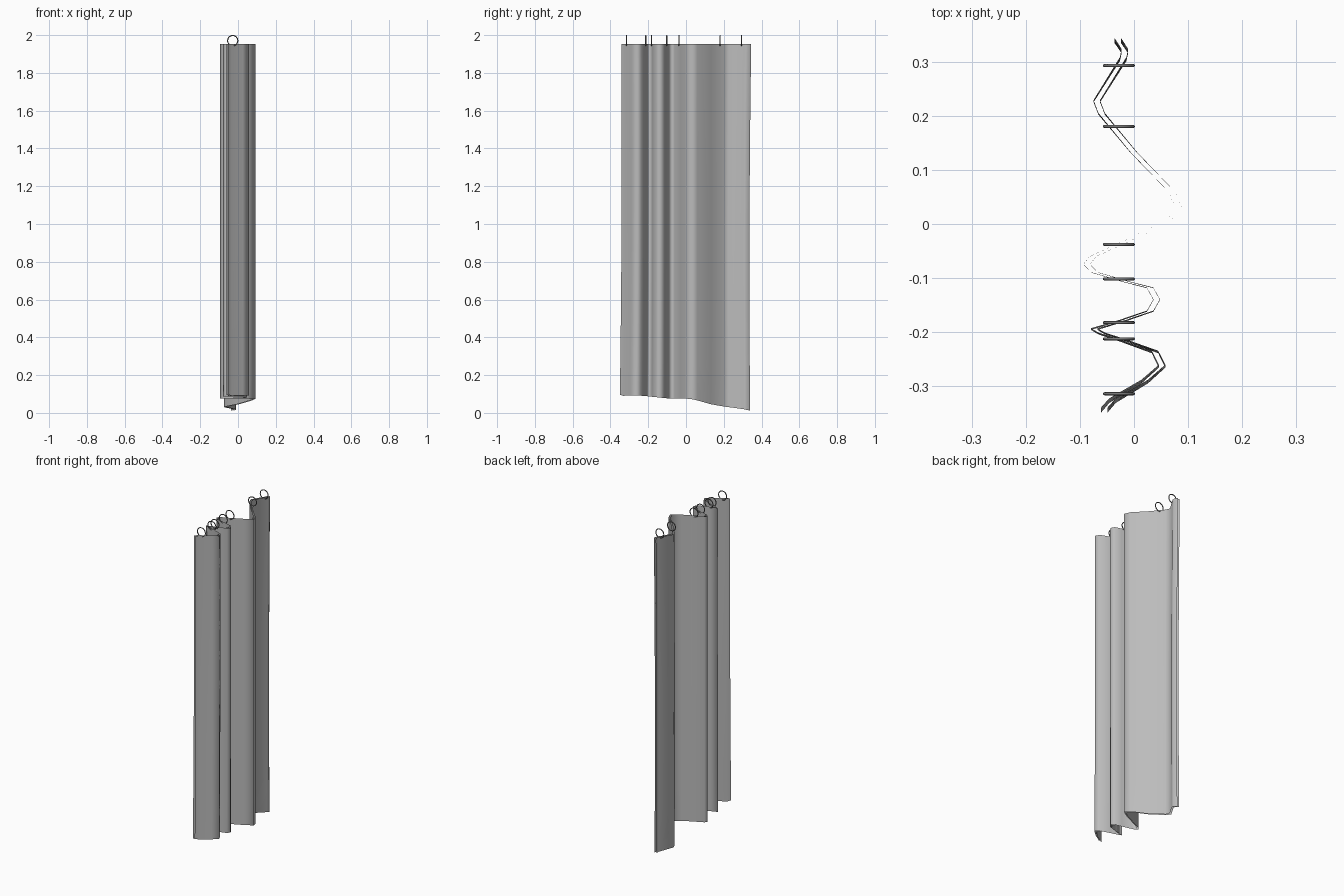
import bpy, bmesh, math

cube = bpy.data.objects.get("Cube")
if cube:
    bpy.data.objects.remove(cube)


def material(name, value):
    m = bpy.data.materials.new(name)
    m.use_nodes = True
    color = (value, value, value, 1)
    m.diffuse_color = color
    m.node_tree.nodes["Principled BSDF"].inputs["Base Color"].default_value = color
    return m


cloth = material("grey cloth", 0.5)
metal = material("dark metal", 0.2)

# Folded path of the curtain seen from above, front to back
PATH = [(-.055, -.342), (-.04, -.325), (.02, -.29), (.052, -.262), (.039, -.236),
        (-.02, -.215), (-.06, -.202), (-.074, -.194), (-.02, -.178), (.03, -.161),
        (.042, -.14), (.03, -.118), (-.01, -.108), (-.072, -.09), (-.088, -.075),
        (-.076, -.06), (-.01, -.03), (.04, -.006), (.086, .023), (.07, .06),
        (0, .133), (-.06, .206), (-.069, .23), (-.02, .31), (-.017, .325), (-.03, .345)]
# Hem height along the depth
HEM = [(-.35, .10), (-.33, .09), (-.27, .094), (-.2, .088), (-.1, .077), (.02, .075),
       (.06, .066), (.12, .048), (.2, .034), (.3, .022), (.345, .012)]
TOP, GAP, ROWS = 1.952, .012, 10


def hem_height(y):
    for (y0, z0), (y1, z1) in zip(HEM, HEM[1:]):
        if y <= y1:
            return z0 + (z1 - z0) * (y - y0) / (y1 - y0)
    return HEM[-1][1]


def sway(y, t):
    # Small drift of the hanging ends, t = 0 at the hem and 1 at the top
    if y < 0:
        return (y / .345) ** 2 * (.008 * (1 - t) - .005 * math.sin(math.pi * t))
    return -(y / .345) ** 2 * (.006 * (1 - t) + .006 * math.sin(math.pi * t))


# Front and lining sheets of the curtain
bm = bmesh.new()
for side in (-1, 1):
    columns = []
    for x, y in PATH:
        low = hem_height(y)
        column = []
        for i in range(ROWS + 1):
            t = i / ROWS
            dy = sway(y, t) if y > 0 else -sway(y, t)
            column.append(bm.verts.new((x + side * GAP / 2, y + dy, low + (TOP - low) * t)))
        columns.append(column)
    for a, b in zip(columns, columns[1:]):
        for i in range(ROWS):
            quad = [a[i], b[i], b[i + 1], a[i + 1]]
            bm.faces.new(quad if side > 0 else quad[::-1])
mesh = bpy.data.meshes.new("curtain")
bm.to_mesh(mesh)
bm.free()
mesh.materials.append(cloth)
mesh.shade_smooth()
curtain = bpy.data.objects.new("curtain", mesh)
bpy.context.collection.objects.link(curtain)

# Hanging rings
for n, y in enumerate((-.315, -.213, -.183, -.102, -.038, .181, .294)):
    bpy.ops.mesh.primitive_torus_add(
        location=(-.028, y, 1.971), rotation=(math.pi / 2, 0, 0), major_radius=.027,
        minor_radius=.0028, major_segments=24, minor_segments=8)
    ring = bpy.context.object
    ring.name = f"curtain_ring_{n + 1}"
    ring.data.materials.append(metal)
    bpy.ops.object.shade_smooth()
